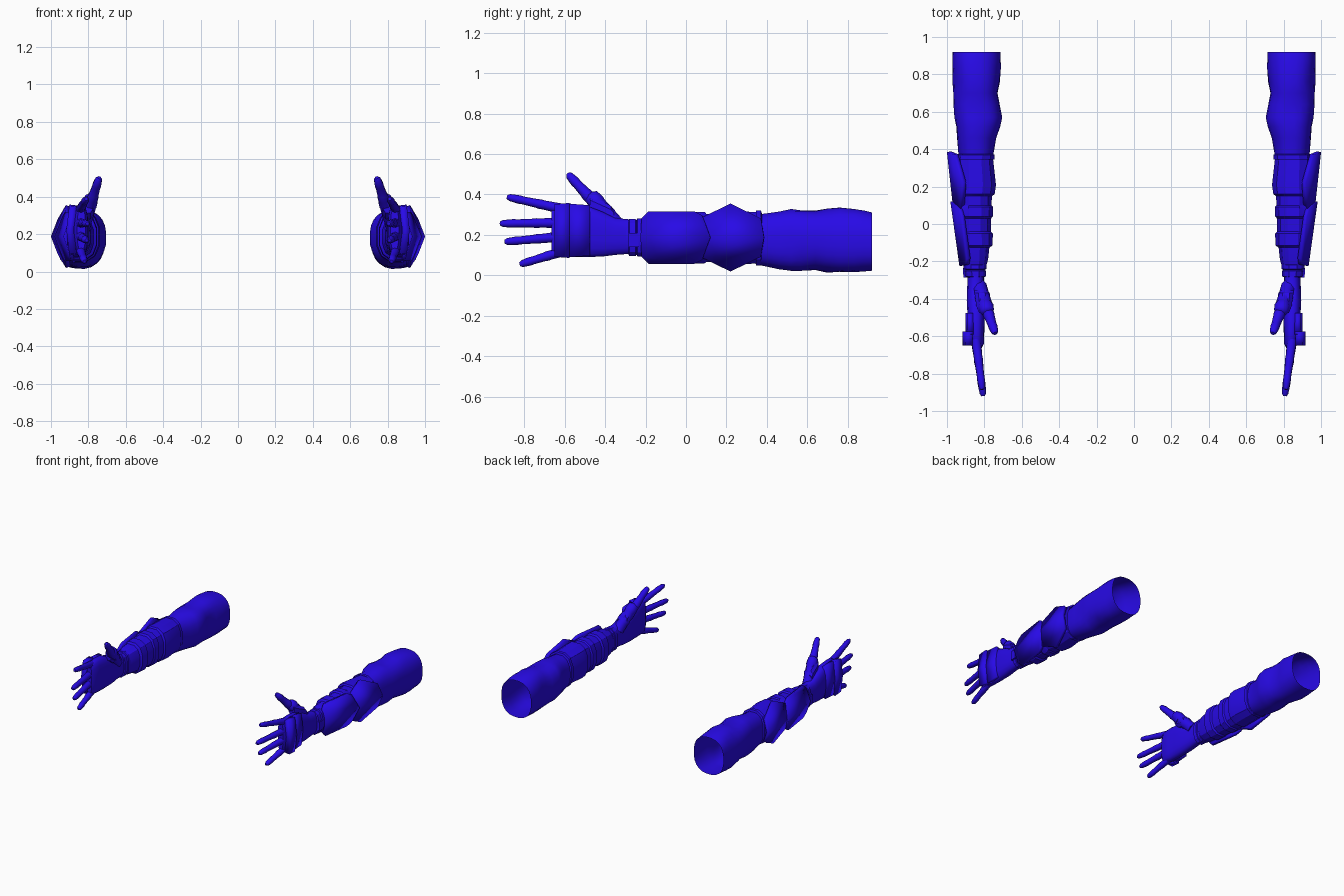
import bpy, bmesh, math
from mathutils import Vector

if "Cube" in bpy.data.objects:
    bpy.data.objects.remove(bpy.data.objects["Cube"])

blue = bpy.data.materials.new("deep_blue")
blue.use_nodes = True
COLOUR = (0.021, 0.003, 0.8, 1)
blue.diffuse_color = COLOUR
blue.node_tree.nodes["Principled BSDF"].inputs["Base Color"].default_value = COLOUR


def finish(name, bm, angle=30, thickness=0):
    """Turn a left-side bmesh into an object mirrored to the right side."""
    mesh = bpy.data.meshes.new(name)
    bm.to_mesh(mesh)
    bm.free()
    mesh.materials.append(blue)
    obj = bpy.data.objects.new(name, mesh)
    bpy.context.collection.objects.link(obj)
    bpy.ops.object.select_all(action='DESELECT')
    obj.select_set(True)
    bpy.context.view_layer.objects.active = obj
    bpy.ops.object.shade_smooth_by_angle(angle=math.radians(angle))
    if thickness:
        solid = obj.modifiers.new("thickness", 'SOLIDIFY')
        solid.thickness = thickness
        solid.offset = -1
    obj.modifiers.new("both_sides", 'MIRROR')
    return obj


def skin(bm, rings, caps):
    """Join successive vertex rings with quads."""
    n = len(rings[0])
    for a, b in zip(rings, rings[1:]):
        for i in range(n):
            j = (i + 1) % n
            bm.faces.new((a[i], a[j], b[j], b[i]))
    if caps:
        bm.faces.new(rings[0])
        bm.faces.new(rings[-1])
    bmesh.ops.recalc_face_normals(bm, faces=bm.faces)


def loft(name, sections, sides=12, power=0.8, caps=True, angle=30, fold=None):
    """Loft rounded sections (y, x min, x max, z min, z max) along y."""
    bm = bmesh.new()
    rings = []
    for y, x0, x1, z0, z1 in sections:
        ring = []
        for i in range(sides):
            t = math.tau * (i + 0.5) / sides
            c, s = math.cos(t), math.sin(t)
            k = 1 + (fold(y, t) if fold else 0)
            ring.append(bm.verts.new((
                (x0 + x1) / 2 + (x1 - x0) / 2 * k * math.copysign(abs(c) ** power, c), y,
                (z0 + z1) / 2 + (z1 - z0) / 2 * k * math.copysign(abs(s) ** power, s))))
        rings.append(ring)
    skin(bm, rings, caps)
    return finish(name, bm, angle)


def digit(name, base, tip, r0, r1, sides=8):
    """Tapered finger with slightly swollen joints and a rounded tip."""
    base, tip = Vector(base), Vector(tip)
    rot = (tip - base).to_track_quat('Z', 'Y')
    bm = bmesh.new()
    rings = []
    for f, k in ((0, 1), (.3, .95), (.38, 1.03), (.46, .95), (.7, .93),
                 (.76, 1.02), (.82, 1), (.95, .88), (1, .5)):
        r = (r0 + (r1 - r0) * f) * k
        centre = base.lerp(tip, f)
        rings.append([bm.verts.new(centre + rot @ Vector(
            (r * math.cos(math.tau * i / sides), r * math.sin(math.tau * i / sides), 0)))
            for i in range(sides)])
    skin(bm, rings, True)
    return finish(name, bm, 50)


def plate(name, outline, ridge_z, x_at, slope_y, slope_z, thickness, inset=0, lift=0):
    """Ridged outer armour plate; outline is the upper half as (y, height over ridge)."""
    bm = bmesh.new()
    for sign in (1, -1):
        face = bm.faces.new([bm.verts.new((x_at + slope_y * y - slope_z * h, y, ridge_z + sign * h))
                             for y, h in outline])
        face.normal_update()
        if face.normal.x < 0:
            face.normal_flip()
    bmesh.ops.remove_doubles(bm, verts=bm.verts, dist=0.0005)
    if inset:
        bmesh.ops.inset_region(bm, faces=bm.faces[:], thickness=inset, depth=0)
        inner = [v for v in bm.verts if not v.is_boundary]
        for v in inner:
            v.co.x += lift
    return finish(name, bm, 12, thickness)


# Cloth sleeve with soft diagonal folds, open at the shoulder end
SLEEVE = ((.33, .755, .93, .06, .30), (.38, .75, .94, .045, .305), (.46, .735, .95, .03, .315),
          (.52, .715, .955, .022, .33), (.57, .705, .96, .02, .33), (.64, .715, .965, .025, .325),
          (.70, .723, .968, .014, .33), (.76, .715, .972, .012, .335), (.83, .712, .972, .012, .33),
          (.88, .712, .972, .018, .322), (.92, .712, .972, .022, .312))


def folds(y, t):
    fade = min(1, max(0, (.92 - y) * 6)) * min(1, max(0, (y - .34) * 6))
    return -.05 * fade * max(0, math.sin(3 * t + 16 * y)) + .012 * fade * math.sin(24 * y - 2 * t)


loft("sleeve", SLEEVE, sides=24, power=.82, caps=False, angle=60, fold=folds)

# Forearm guard: stepped segments narrowing towards the wrist
loft("elbow_cuff", ((.375, .755, .94, .06, .31), (.37, .742, .95, .045, .325),
                    (.345, .742, .955, .045, .325)), caps=False)
loft("upper_forearm_guard", ((.36, .752, .95, .055, .315), (.21, .735, .955, .05, .325),
                             (.16, .742, .955, .05, .325), (.15, .755, .95, .06, .315)), caps=False)
loft("forearm_guard", ((.16, .757, .95, .06, .31), (-.05, .763, .94, .07, .30),
                       (-.19, .778, .925, .085, .29), (-.235, .792, .91, .10, .275)))
loft("middle_forearm_band", ((.10, .758, .95, .062, .31), (.09, .75, .95, .055, .318),
                             (.04, .752, .945, .055, .318), (.03, .762, .94, .065, .305)), caps=False)
loft("lower_forearm_band", ((-.04, .765, .935, .07, .30), (-.05, .752, .94, .06, .312),
                            (-.115, .754, .935, .062, .31), (-.125, .77, .93, .075, .295)), caps=False)

# Outer armour plates
plate("elbow_plate", ((.10, 0), (.385, 0), (.37, .095), (.22, .168), (.07, .095)),
      .187, .958, .11, .37, .025, inset=.018, lift=.006)
plate("forearm_plate", ((-.225, 0), (.12, 0), (.08, .11), (.04, .13), (-.185, .13), (-.22, .095)),
      .187, .965, .14, .34, .022)

# Wrist strap and buckle
loft("wrist", ((-.21, .80, .90, .105, .27), (-.31, .80, .89, .11, .275)))
loft("wrist_strap", ((-.215, .795, .905, .10, .278), (-.22, .787, .912, .09, .285),
                     (-.24, .787, .912, .09, .285), (-.245, .797, .90, .10, .275),
                     (-.25, .79, .907, .092, .282), (-.28, .79, .903, .092, .282),
                     (-.285, .80, .895, .10, .275)))
loft("wrist_buckle", ((-.235, .88, .915, .14, .21), (-.285, .88, .912, .14, .21)), sides=4, power=.01)

# Hand
loft("palm", ((-.28, .80, .89, .105, .278), (-.35, .80, .893, .10, .285), (-.41, .795, .895, .092, .315),
              (-.50, .797, .89, .088, .35), (-.58, .80, .885, .09, .357), (-.64, .802, .875, .095, .352),
              (-.665, .815, .86, .11, .34)), sides=16, power=.75, angle=50)
plate("hand_back_plate", ((-.59, 0), (-.475, 0), (-.475, .125), (-.59, .133)),
      .222, .902, 0, .10, .03)
plate("knuckle_plate", ((-.65, 0), (-.575, 0), (-.575, .136), (-.65, .13)),
      .222, .918, 0, .12, .04)

# Fingers: name, base (y, z), tip (y, z)
for name, y0, z0, y1, z1 in (("index", -.62, .33, -.885, .388), ("middle", -.63, .26, -.92, .256),
                             ("ring", -.63, .19, -.897, .166), ("little", -.60, .122, -.822, .054)):
    digit(name + "_finger", (.845, y0, z0), (.806 + (.92 + y1) * .15, y1, z1), .026, .019)

# Thumb with its padded base
digit("thumb", (.795, -.43, .335), (.742, -.585, .502), .036, .021)
digit("thumb_root", (.83, -.33, .235), (.782, -.475, .40), .042, .042)
loft("thumb_guard", ((-.355, .79, .855, .28, .318), (-.37, .772, .855, .27, .345),
                     (-.44, .768, .845, .28, .385), (-.475, .775, .83, .31, .395)), sides=8)
